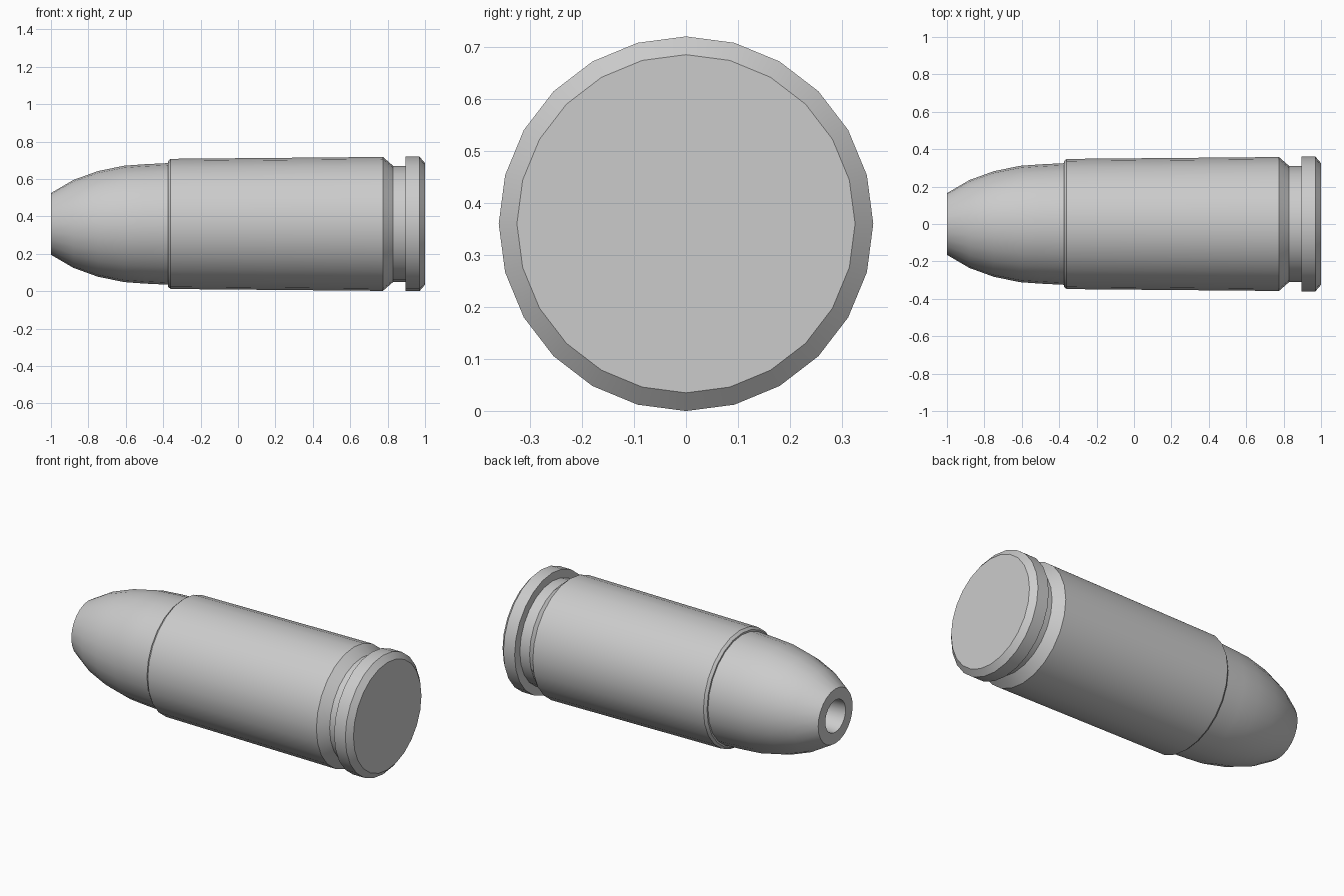
import bpy, bmesh, math

if "Cube" in bpy.data.objects:
    bpy.data.objects.remove(bpy.data.objects["Cube"])

SIDES = 24
AXIS_Z = 0.36


def lathe(name, profile, cap_start=False, cap_end=False):
    """Revolve (x, radius) points around the horizontal axis."""
    bm = bmesh.new()
    rings = []
    for x, r in profile:
        ring = []
        for i in range(SIDES):
            a = math.tau * i / SIDES
            ring.append(bm.verts.new((x, r * math.sin(a), AXIS_Z + r * math.cos(a))))
        rings.append(ring)
    for lo, hi in zip(rings, rings[1:]):
        for i in range(SIDES):
            j = (i + 1) % SIDES
            bm.faces.new((lo[i], lo[j], hi[j], hi[i]))
    if cap_start:
        bm.faces.new(rings[0])
    if cap_end:
        bm.faces.new(rings[-1][::-1])
    # Consistent outward direction: profiles run from nose to base on the outside
    for f in bm.faces:
        f.normal_flip()
    mesh = bpy.data.meshes.new(name)
    bm.normal_update()
    bm.to_mesh(mesh)
    bm.free()
    obj = bpy.data.objects.new(name, mesh)
    bpy.context.collection.objects.link(obj)
    bpy.ops.object.select_all(action='DESELECT')
    obj.select_set(True)
    bpy.context.view_layer.objects.active = obj
    bpy.ops.object.shade_smooth_by_angle(angle=math.radians(28))
    return obj


# Hollow nose: cavity floor, cavity wall, rim, then the rounded outside
lathe("hollow_nose", [
    (-0.70, 0.07), (-1.0, 0.097), (-1.0, 0.165), (-0.88, 0.235),
    (-0.75, 0.282), (-0.61, 0.311), (-0.50, 0.319), (-0.375, 0.325),
], cap_start=True)

# Casing: chamfered mouth, tapered body, extraction groove, rim and base
lathe("casing", [
    (-0.375, 0.325), (-0.375, 0.335), (-0.36, 0.348), (0.775, 0.358),
    (0.83, 0.31), (0.895, 0.31), (0.895, 0.36), (0.97, 0.36), (1.0, 0.325),
], cap_end=True)
